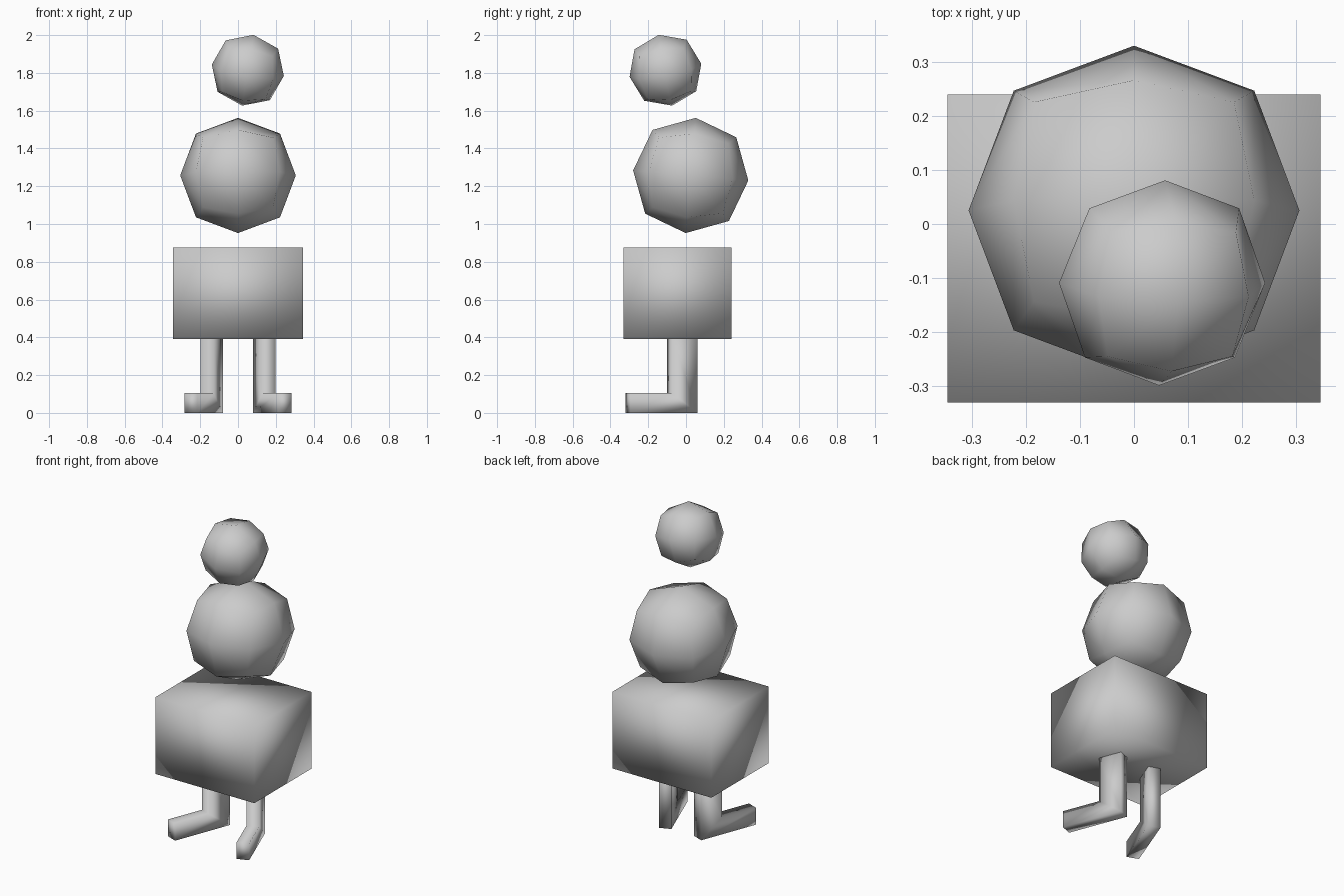
import bpy, bmesh, math
from mathutils import Matrix, Vector

if "Cube" in bpy.data.objects:
    bpy.data.objects.remove(bpy.data.objects["Cube"])


def finish(name, bm, matrix):
    """Turn a bmesh into a smooth-shaded object with the given placement."""
    bmesh.ops.recalc_face_normals(bm, faces=bm.faces)
    for f in bm.faces:
        f.smooth = True
    mesh = bpy.data.meshes.new(name)
    bm.to_mesh(mesh)
    bm.free()
    obj = bpy.data.objects.new(name, mesh)
    obj.matrix_world = matrix
    bpy.context.collection.objects.link(obj)
    return obj


def box(name, center, size):
    bm = bmesh.new()
    bmesh.ops.create_cube(bm, size=1)
    bmesh.ops.scale(bm, vec=size, verts=bm.verts)
    return finish(name, bm, Matrix.Translation(center))


def snowball(name, center, radius, tilt_x, tilt_y):
    """Ball made from a once-subdivided cube, tilted about x and y."""
    bm = bmesh.new()
    bmesh.ops.create_cube(bm, size=2)
    bmesh.ops.subdivide_edges(bm, edges=bm.edges[:], cuts=1, use_grid_fill=True)
    # distance along each axis for face centres, edge middles and corners
    reach = {1: 1.0, 2: 0.727, 3: 0.605}
    for v in bm.verts:
        count = sum(abs(c) > 0.5 for c in v.co)
        v.co *= reach[count] * radius
    rot = (Matrix.Rotation(math.radians(tilt_y), 4, 'Y')
           @ Matrix.Rotation(math.radians(tilt_x), 4, 'X'))
    return finish(name, bm, Matrix.Translation(center) @ rot)


def leg(name, side):
    """L-shaped leg and foot: side profile extruded, toes turned outward."""
    width, depth, length, foot_h, top = 0.074, 0.143, 0.38, 0.105, 0.40
    profile = [(0, 0), (-length, 0), (-length, foot_h),
               (-depth, foot_h), (-depth, top), (0, top)]
    bm = bmesh.new()
    face = bm.faces.new([bm.verts.new((-width / 2, y, z)) for y, z in profile])
    out = bmesh.ops.extrude_face_region(bm, geom=[face])
    moved = [g for g in out['geom'] if isinstance(g, bmesh.types.BMVert)]
    bmesh.ops.translate(bm, vec=Vector((width, 0, 0)), verts=moved)
    place = (Matrix.Translation((side * 0.1135, 0.047, 0))
             @ Matrix.Rotation(math.radians(21) * side, 4, 'Z'))
    return finish(name, bm, place)


# Legs with outturned feet
leg("left_leg", -1)
leg("right_leg", 1)

# Block-shaped lower body
box("lower_body", (0, -0.045, 0.6325), (0.69, 0.57, 0.485))

# Floating torso ball and head ball
snowball("torso", (0, 0.025, 1.257), 0.306, -5, 0)
snowball("head", (0.052, -0.109, 1.814), 0.193, 10.5, 9)
